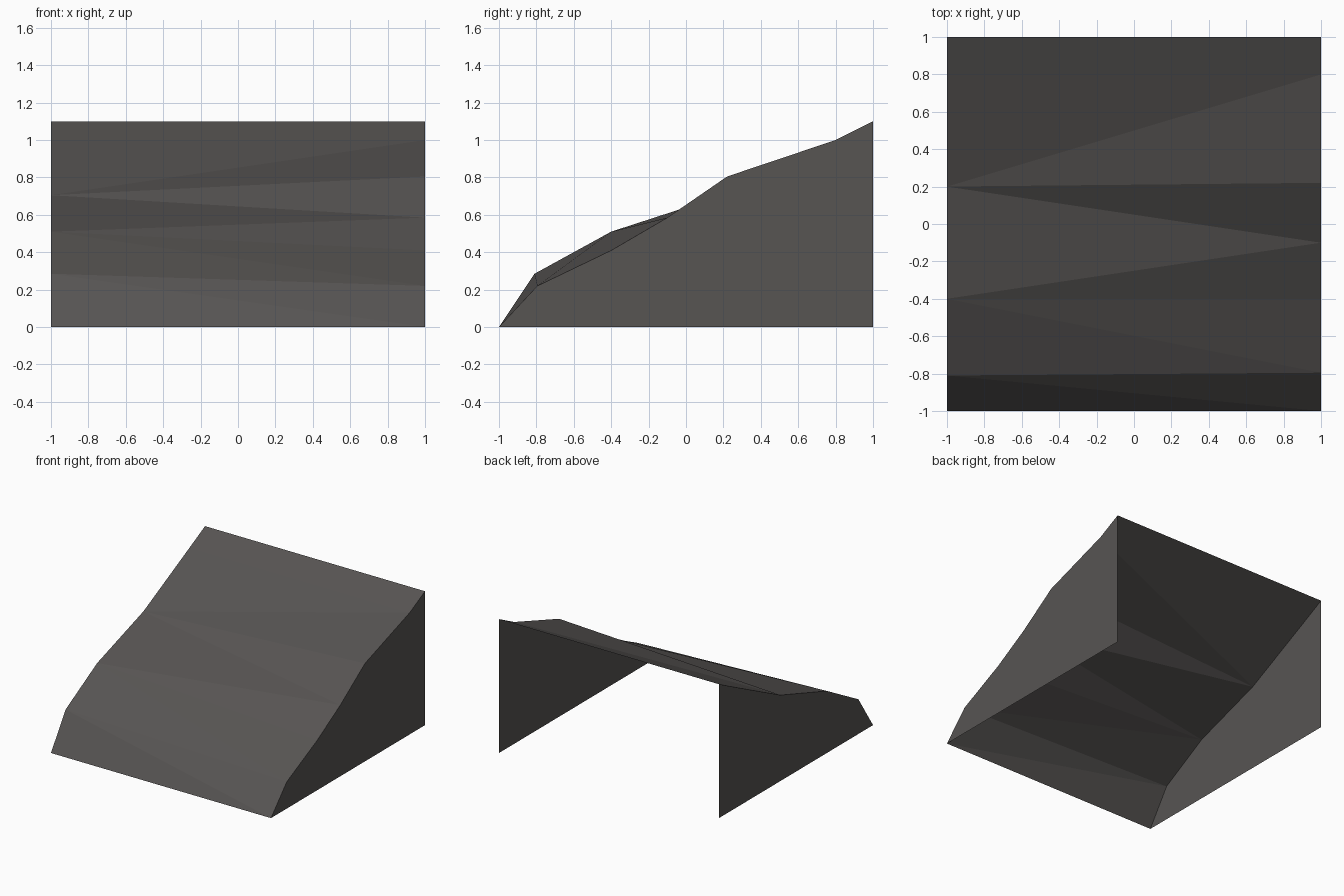
import bpy
import bmesh

cube = bpy.data.objects.get("Cube")
if cube:
    bpy.data.objects.remove(cube, do_unlink=True)

# Single dark warm grey
rock = bpy.data.materials.new("dark_grey")
rock.use_nodes = True
colour = (0.095, 0.089, 0.086, 1)
rock.diffuse_color = colour
bsdf = next(n for n in rock.node_tree.nodes if n.type == "BSDF_PRINCIPLED")
bsdf.inputs["Base Color"].default_value = colour
bsdf.inputs["Roughness"].default_value = 0.9

# Side profiles as (y, z), running from the front foot to the back crest
RIGHT = [(-1, 0), (-0.81, 0.285), (-0.4, 0.51), (0.2, 0.705), (0.8, 1.0), (1, 1.1)]
LEFT = [(-1, 0), (-0.795, 0.22), (-0.4, 0.41), (-0.1, 0.585),
        (0.22, 0.805), (0.8, 1.0), (1, 1.1)]


def add_object(name, bm):
    mesh = bpy.data.meshes.new(name)
    bm.to_mesh(mesh)
    bm.free()
    mesh.materials.append(rock)
    obj = bpy.data.objects.new(name, mesh)
    bpy.context.collection.objects.link(obj)
    return obj


def edge_verts(bm, x, profile):
    return [bm.verts.new((x, y, z)) for y, z in profile]


# Faceted slope: zip the two profiles together, one triangle per step
bm = bmesh.new()
right = edge_verts(bm, -1, RIGHT)
left = edge_verts(bm, 1, LEFT)
r = l = 0
for step in "RLRLLRLLRLR":
    if step == "R":
        bm.faces.new((right[r], left[l], right[r + 1]))
        r += 1
    else:
        bm.faces.new((right[r], left[l], left[l + 1]))
        l += 1
add_object("slope", bm)

# Flat side walls, open at the back and underneath
for name, x, profile in (("right_wall", -1, RIGHT), ("left_wall", 1, LEFT)):
    bm = bmesh.new()
    verts = edge_verts(bm, x, profile + [(1, 0)])
    face = bm.faces.new(verts)
    face.normal_update()
    if face.normal.x * x < 0:
        face.normal_flip()
    bmesh.ops.triangulate(bm, faces=[face])
    add_object(name, bm)
